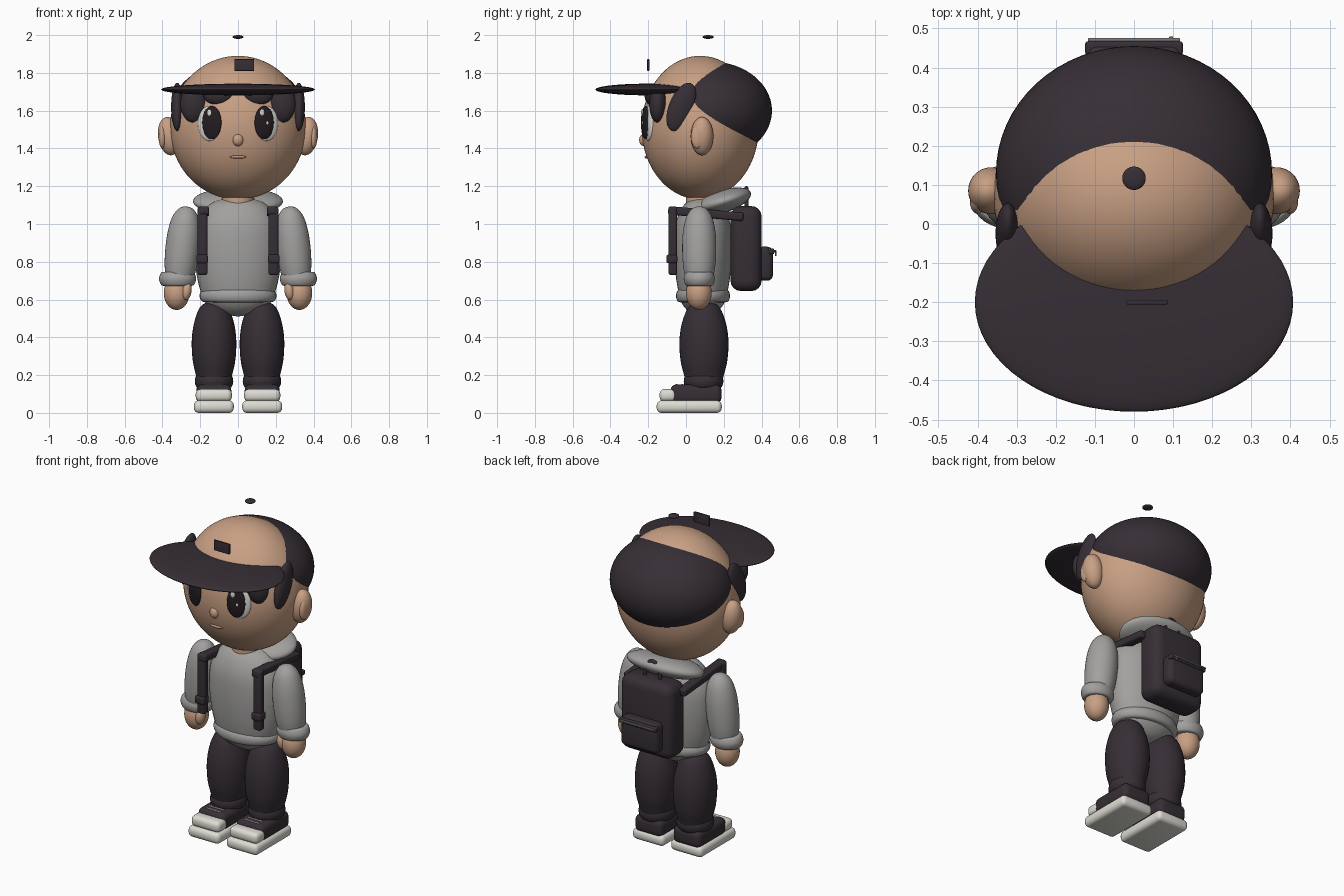
import bpy, bmesh, math
from mathutils import Matrix, Vector

if "Cube" in bpy.data.objects:
    bpy.data.objects.remove(bpy.data.objects["Cube"])

def mat(name, r, g, b):
    m = bpy.data.materials.new(name)
    m.diffuse_color = (r, g, b, 1)
    m.use_nodes = True
    m.node_tree.nodes["Principled BSDF"].inputs["Base Color"].default_value = m.diffuse_color
    return m

SKIN = mat("skin", .58, .35, .23)
DARK = mat("charcoal", .037, .028, .036)
GREY = mat("hoodie grey", .36, .355, .345)
WHITE = mat("off white", .72, .71, .65)
BLACK = mat("eye black", .017, .012, .015)
LIP = mat("lip", .46, .25, .17)
METAL = mat("zip metal", .2, .2, .2)

def finish(name, bm, material, loc=(0, 0, 0), rot=(0, 0, 0), angle=60):
    me = bpy.data.meshes.new(name)
    bmesh.ops.recalc_face_normals(bm, faces=bm.faces[:])
    bm.to_mesh(me)
    bm.free()
    ob = bpy.data.objects.new(name, me)
    bpy.context.collection.objects.link(ob)
    ob.location = loc
    ob.rotation_euler = [math.radians(a) for a in rot]
    me.materials.append(material)
    bpy.ops.object.select_all(action='DESELECT')
    ob.select_set(True)
    bpy.context.view_layer.objects.active = ob
    bpy.ops.object.shade_smooth_by_angle(angle=math.radians(angle))
    return ob

def ball(name, material, loc, r, rot=(0, 0, 0), seg=40):
    bm = bmesh.new()
    bmesh.ops.create_uvsphere(bm, u_segments=seg, v_segments=seg * 5 // 8, radius=1)
    bmesh.ops.scale(bm, vec=Vector(r), verts=bm.verts)
    return finish(name, bm, material, loc, rot)

def box(name, material, loc, size, bevel, rot=(0, 0, 0)):
    bm = bmesh.new()
    bmesh.ops.create_cube(bm, size=1)
    bmesh.ops.scale(bm, vec=Vector(size), verts=bm.verts)
    bmesh.ops.bevel(bm, geom=bm.edges[:], offset=bevel, segments=4, profile=.5, affect='EDGES')
    return finish(name, bm, material, loc, rot, 40)

def smooth_profile(pts, n=5):
    # Catmull-Rom curve through the profile points
    p = [Vector(q) for q in [pts[0]] + list(pts) + [pts[-1]]]
    out = []
    for i in range(1, len(p) - 2):
        a, b, c, d = p[i - 1:i + 3]
        for k in range(n):
            t = k / n
            out.append(.5 * (2 * b + (c - a) * t + (2 * a - 5 * b + 4 * c - d) * t * t
                             + (3 * b - a - 3 * c + d) * t ** 3))
    return out + [p[-1]]

def lathe(name, material, loc, pts, sy=1.0, rot=(0, 0, 0), seg=36):
    # pts are (radius, height), spun round z and squashed in y
    bm = bmesh.new()
    rings = []
    for r, z in smooth_profile(pts):
        r = max(r, .001)
        rings.append([bm.verts.new((r * math.cos(2 * math.pi * i / seg),
                                    r * sy * math.sin(2 * math.pi * i / seg), z)) for i in range(seg)])
    for a, b in zip(rings, rings[1:]):
        for i in range(seg):
            j = (i + 1) % seg
            bm.faces.new((a[i], a[j], b[j], b[i]))
    bm.faces.new(rings[0])
    bm.faces.new(rings[-1])
    return finish(name, bm, material, loc, rot)

def tube(name, material, pts, r):
    cu = bpy.data.curves.new(name, 'CURVE')
    cu.dimensions = '3D'
    cu.bevel_depth = r
    cu.bevel_resolution = 3
    cu.use_fill_caps = True
    sp = cu.splines.new('POLY')
    sp.points.add(len(pts) - 1)
    for q, p in zip(sp.points, pts):
        q.co = (*p, 1)
    ob = bpy.data.objects.new(name, cu)
    bpy.context.collection.objects.link(ob)
    cu.materials.append(material)

# Head and face
ball("head", SKIN, (0, .075, 1.51), (.36, .31, .38), seg=64)
ball("nose", SKIN, (0, -.222, 1.445), (.029, .026, .033))
ball("mouth", LIP, (0, -.207, 1.355), (.043, .012, .009))
lathe("neck", SKIN, (0, .085, 0), [(.085, 1.05), (.085, 1.12), (.085, 1.2)])

# Hair and cap
ball("back_hair", DARK, (0, .13, 1.6), (.353, .325, .26), seg=64)
ball("cap_brim", DARK, (0, -.2, 1.712), (.407, .28, .031), seg=64)
ball("cap_button", DARK, (0, .117, 1.99), (.03, .03, .01))
box("cap_badge", DARK, (.033, -.2, 1.842), (.105, .012, .062), .003)

# Torso
lathe("hoodie_body", GREY, (0, .09, 0),
      [(0, .51), (.1, .53), (.17, .58), (.2, .65), (.222, .75), (.232, .88),
       (.22, 1.0), (.165, 1.09), (.09, 1.13), (0, 1.135)], .66)
lathe("hoodie_hem", GREY, (0, .09, 0),
      [(.15, .585), (.19, .59), (.204, .62), (.19, .65), (.15, .655)], .7)
ball("hood", GREY, (0, .195, 1.12), (.238, .155, .06), (17, 0, 0))

# Backpack
box("backpack", DARK, (0, .318, .87), (.35, .165, .45), .055)
box("backpack_pocket", DARK, (0, .418, .79), (.25, .085, .18), .03)
box("pocket_flap", DARK, (0, .45, .855), (.25, .035, .03), .008)
box("pocket_zip", METAL, (0, .47, .857), (.235, .012, .01), .003)
box("zip_pull", METAL, (.095, .476, .845), (.01, .008, .03), .003)
tube("backpack_handle", DARK,
     [(.05 * math.cos(a * math.pi / 10), .32, 1.09 + .1 * math.sin(a * math.pi / 10)) for a in range(11)], .011)

for s, side in ((-1, "left"), (1, "right")):
    # Ears, eyes and hair locks
    ball(side + "_ear", SKIN, (s * .365, .085, 1.465), (.058, .06, .102), (0, s * 8, 0))
    ball(side + "_inner_ear", SKIN, (s * .4, .06, 1.46), (.02, .034, .06))
    ball(side + "_eye_white", WHITE, (s * .15, -.2, 1.533), (.066, .018, .093), (0, 0, s * 21))
    ball(side + "_iris", BLACK, (s * .139, -.214, 1.537), (.054, .018, .088), (0, 0, s * 20))
    ball(side + "_eye_glint", WHITE, (s * .14 - .012, -.232, 1.59), (.013, .004, .018), (0, 0, s * 20), 16)
    ball(side + "_small_glint", WHITE, (s * .14 + .015, -.231, 1.535), (.007, .004, .01), (0, 0, s * 20), 16)
    ball(side + "_sideburn", DARK, (s * .322, -.025, 1.62), (.032, .065, .135), (-22, 0, 0))
    ball(side + "_outer_fringe", DARK, (s * .235, -.15, 1.635), (.07, .045, .098))
    ball(side + "_inner_fringe", DARK, (s * .105, -.185, 1.685), (.08, .035, .055))

    # Arms and hands
    lathe(side + "_sleeve", GREY, (s * .312, .07, .7),
          [(.07, 0), (.084, .07), (.09, .16), (.086, .26), (.068, .34), (.035, .385), (0, .395)],
          1, (0, -s * 6, 0))
    lathe(side + "_sleeve_cuff", GREY, (s * .32, .07, .71),
          [(.06, -.036), (.085, -.034), (.098, 0), (.085, .034), (.06, .036)], .84)
    ball(side + "_hand", SKIN, (s * .325, .068, .635), (.068, .068, .09))
    ball(side + "_thumb", SKIN, (s * .272, .03, .645), (.026, .03, .048), (0, -s * 8, 0))

    # Backpack straps
    box(side + "_front_strap", DARK, (s * .188, -.07, .91), (.052, .045, .36), .012)
    box(side + "_strap_buckle", DARK, (s * .19, -.075, .815), (.062, .058, .045), .01)
    box(side + "_shoulder_strap", DARK, (s * .18, .105, 1.055), (.055, .4, .045), .012, (-5, 0, 0))

    # Legs
    lathe(side + "_trouser_leg", DARK, (s * .127, .095, 0),
          [(.08, .13), (.096, .2), (.113, .28), (.118, .38), (.107, .47), (.08, .55),
           (.045, .582), (0, .588)], 1.1)
    lathe(side + "_trouser_cuff", DARK, (s * .127, .093, .168),
          [(.07, -.034), (.092, -.032), (.102, 0), (.092, .032), (.07, .034)], 1.03)

    # Shoes
    box(side + "_sole", WHITE, (s * .128, .017, .036), (.212, .345, .06), .025)
    box(side + "_shoe", DARK, (s * .128, .053, .1), (.185, .27, .1), .03)
    box(side + "_toe_cap", WHITE, (s * .128, -.095, .093), (.192, .09, .066), .026)
    for k in range(2):
        box(side + "_lace_%d" % (k + 1), WHITE, (s * .128, -.05 + k * .03, .15), (.1, .009, .007), .002)

# Rest the soles on the ground
for ob in bpy.context.collection.objects:
    if ob.name.endswith("_sole"):
        ob.location.z = .033
        ob.scale.z = 1.1
